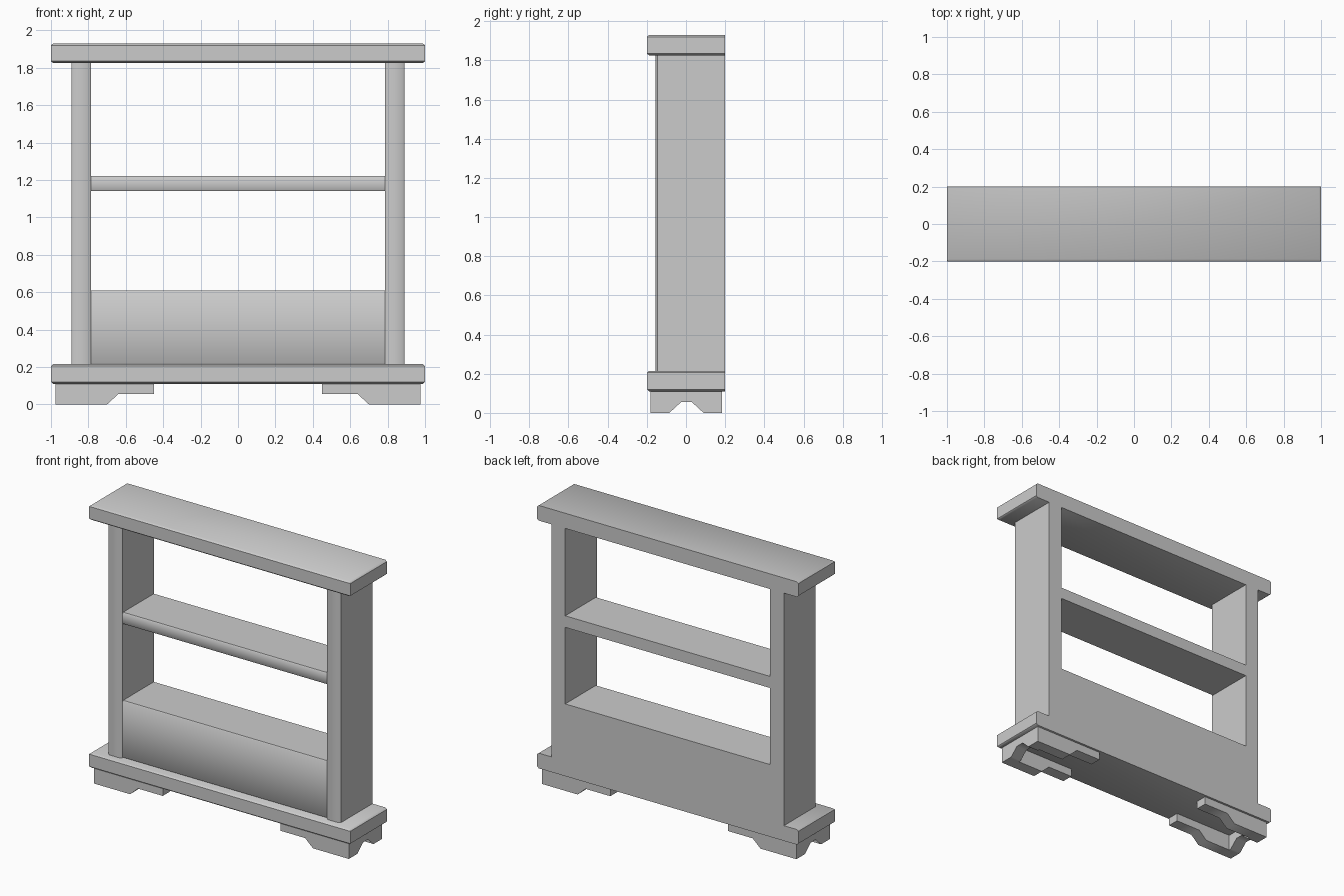
import bpy
import bmesh
import math
from mathutils import Vector

if "Cube" in bpy.data.objects:
    bpy.data.objects.remove(bpy.data.objects["Cube"], do_unlink=True)

grey = bpy.data.materials.new("plain grey")
grey.use_nodes = True
colour = (0.6, 0.6, 0.6, 1)
grey.diffuse_color = colour
bsdf = grey.node_tree.nodes["Principled BSDF"]
bsdf.inputs["Base Color"].default_value = colour
bsdf.inputs["Roughness"].default_value = 0.7


def loft(name, rings):
    """Skin a stack of matching outlines and cap both ends."""
    bm = bmesh.new()
    loops = [[bm.verts.new(p) for p in ring] for ring in rings]
    bm.faces.new(loops[0])
    bm.faces.new(loops[-1])
    n = len(loops[0])
    for a, b in zip(loops, loops[1:]):
        for i in range(n):
            j = (i + 1) % n
            bm.faces.new((a[i], a[j], b[j], b[i]))
    bmesh.ops.recalc_face_normals(bm, faces=bm.faces)
    mesh = bpy.data.meshes.new(name)
    bm.to_mesh(mesh)
    bm.free()
    mesh.materials.append(grey)
    obj = bpy.data.objects.new(name, mesh)
    bpy.context.collection.objects.link(obj)
    bpy.ops.object.select_all(action="DESELECT")
    obj.select_set(True)
    bpy.context.view_layer.objects.active = obj
    bpy.ops.object.shade_smooth_by_angle(angle=math.radians(45))
    return obj


def prism(name, profile, axis, start, end):
    """Extrude a 2D outline along x, y or z."""
    def place(p, d):
        return {"x": Vector((d, p[0], p[1])),
                "y": Vector((p[0], d, p[1])),
                "z": Vector((p[0], p[1], d))}[axis]
    return loft(name, [[place(p, d) for p in profile] for d in (start, end)])


BACK = 0.2


def slab(name, z0, z1):
    """Wide board, eased along the front and ends, square at the back."""
    def ring(z, inset):
        x, y = 1 - inset, -0.2 + inset
        return [(-x, y, z), (x, y, z), (x, BACK, z), (-x, BACK, z)]
    e = 0.01
    loft(name, [ring(z0, 0.012), ring(z0 + e, 0), ring(z1 - e, 0), ring(z1, 0.012)])


def board(name, z0, z1, front=-0.14):
    """Board between the posts with eased front edges."""
    out, rise = 0.005, 0.006
    prism(name, [(BACK, z0), (front + out, z0), (front, z0 + rise),
                 (front, z1 - rise), (front + out, z1), (BACK, z1)],
          "x", -0.785, 0.785)


# Base and top boards
slab("base_board", 0.11, 0.215)
slab("top_board", 1.825, 1.93)

# Shelf and lower box
board("middle_shelf", 1.14, 1.22)
board("lower_box", 0.215, 0.61)

# Posts and bracket feet, one set per side
for side, s in (("left", 1), ("right", -1)):
    post = [(0.785, BACK), (0.785, -0.145), (0.797, -0.155),
            (0.878, -0.155), (0.89, -0.145), (0.89, BACK)]
    prism(side + "_post", [(s * x, y) for x, y in post], "z", 0.215, 1.825)

    arm = [(0.975, 0), (0.7, 0), (0.64, 0.055), (0.45, 0.055),
           (0.45, 0.11), (0.975, 0.11)]
    arm = [(s * x, z) for x, z in arm]
    prism(side + "_front_foot", arm, "y", -0.18, -0.1)
    prism(side + "_back_foot", arm, "y", 0.105, 0.185)

    arch = [(-0.1, 0), (-0.085, 0), (-0.025, 0.055), (0.03, 0.055),
            (0.09, 0), (0.105, 0), (0.105, 0.11), (-0.1, 0.11)]
    prism(side + "_foot_arch", arch, "x", s * 0.895, s * 0.975)
